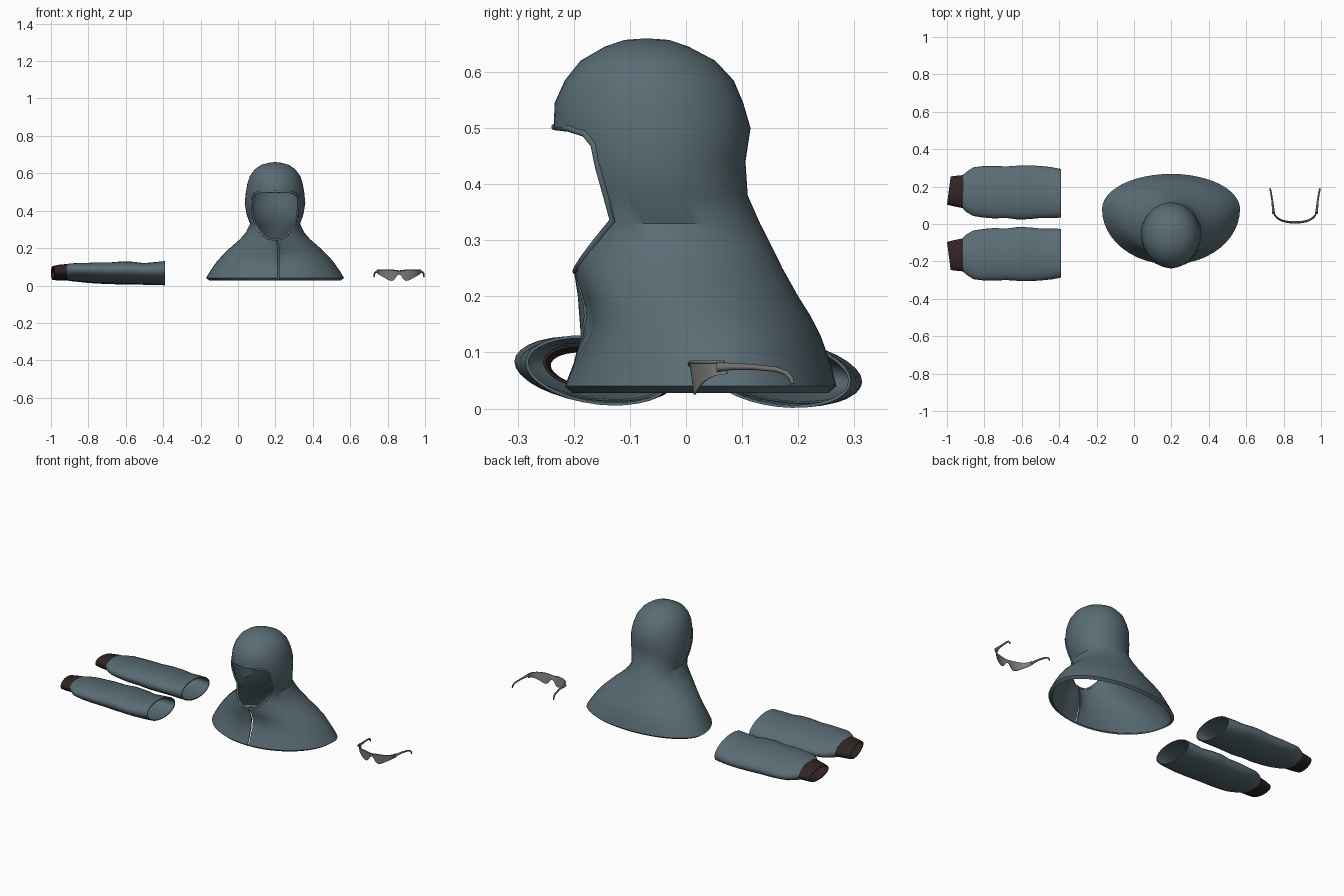
import bpy, bmesh, math

if "Cube" in bpy.data.objects:
    bpy.data.objects.remove(bpy.data.objects["Cube"])


def material(name, rgb):
    m = bpy.data.materials.new(name)
    m.diffuse_color = (*rgb, 1)
    m.use_nodes = True
    m.node_tree.nodes["Principled BSDF"].inputs["Base Color"].default_value = m.diffuse_color
    return m


CLOTH = material("slate cloth", (0.10, 0.15, 0.175))
CUFF = material("dark brown knit", (0.03, 0.016, 0.016))
LENS = material("grey lens", (0.21, 0.21, 0.21))
FRAME = material("grey frame", (0.17, 0.165, 0.16))


def finish(bm, name, mat):
    bmesh.ops.recalc_face_normals(bm, faces=bm.faces)
    me = bpy.data.meshes.new(name)
    bm.to_mesh(me)
    bm.free()
    ob = bpy.data.objects.new(name, me)
    bpy.context.collection.objects.link(ob)
    me.materials.append(mat)
    return ob


def activate(ob):
    bpy.ops.object.select_all(action='DESELECT')
    ob.select_set(True)
    bpy.context.view_layer.objects.active = ob


def smooth(ob, deg=40):
    activate(ob)
    bpy.ops.object.shade_smooth_by_angle(angle=math.radians(deg))


def thicken(ob, t):
    mod = ob.modifiers.new("thickness", 'SOLIDIFY')
    mod.thickness = t
    mod.offset = -1
    activate(ob)
    bpy.ops.object.modifier_apply(modifier=mod.name)


def loft(name, rings, mat, t, pole=None, closed=True):
    """Skin a list of point rings, with an optional closing point at the start."""
    bm = bmesh.new()
    rows = [[bm.verts.new(p) for p in r] for r in rings]
    n = len(rows[0])
    for a, b in zip(rows, rows[1:]):
        for i in range(n if closed else n - 1):
            j = (i + 1) % n
            bm.faces.new((a[i], a[j], b[j], b[i]))
    if pole:
        p = bm.verts.new(pole)
        for i in range(n):
            bm.faces.new((p, rows[0][i], rows[0][(i + 1) % n]))
    ob = finish(bm, name, mat)
    thicken(ob, t)
    return ob


def tube(name, pts, r, mat, cyclic=False, radii=None):
    cu = bpy.data.curves.new(name, 'CURVE')
    cu.dimensions = '3D'
    cu.bevel_depth = r
    cu.bevel_resolution = 2
    cu.use_fill_caps = True
    sp = cu.splines.new('POLY')
    sp.points.add(len(pts) - 1)
    for i, p in enumerate(pts):
        sp.points[i].co = (*p, 1)
        sp.points[i].radius = radii[i] if radii else 1
    sp.use_cyclic_u = cyclic
    cu.materials.append(mat)
    ob = bpy.data.objects.new(name, cu)
    bpy.context.collection.objects.link(ob)
    activate(ob)
    bpy.ops.object.convert(target='MESH')
    smooth(bpy.context.object, 60)


# ---- Hood: (z, half width, widest y, front y, back y) ----
HX = 0.198
ROWS = [(.657, .03, -.07, -.11, -.03), (.645, .075, -.07, -.145, .005),
        (.62, .11, -.07, -.188, .052), (.585, .135, -.065, -.216, .085),
        (.545, .148, -.06, -.234, .102), (.5, .156, -.055, -.236, .115),
        (.44, .162, -.05, -.225, .106), (.38, .152, -.045, -.205, .11),
        (.33, .134, -.03, -.198, .132), (.285, .155, -.01, -.198, .155),
        (.25, .185, .01, -.2, .172), (.2, .242, .03, -.187, .2),
        (.165, .278, .045, -.18, .222), (.13, .31, .06, -.182, .24),
        (.08, .345, .07, -.2, .258), (.04, .369, .08, -.216, .268),
        (.028, .352, .08, -.203, .254)]


def hood_ring(z, a, cy, yf, yb, n=48):
    ring = []
    for i in range(n):
        th = 2 * math.pi * i / n
        dx, c = a * math.sin(th), math.cos(th)
        y = cy - c * (cy - yf if c > 0 else yb - cy)
        if c > 0:  # the two front flaps gape slightly
            y += .014 * math.tanh((dx - .015) / .02) * math.exp(-(dx / .1) ** 2 - ((z - .165) / .05) ** 2)
        ring.append((HX + dx, y, z))
    return ring


def front_y(dx, z):
    for p, q in zip(ROWS, ROWS[1:]):
        if p[0] >= z >= q[0]:
            f = (p[0] - z) / (p[0] - q[0])
            _, a, cy, yf, _ = [u + (v - u) * f for u, v in zip(p, q)]
            return cy - (cy - yf) * math.sqrt(max(0, 1 - (dx / a) ** 2))


hood = loft("hood", [hood_ring(*r) for r in ROWS], CLOTH, .007, pole=(HX, -.07, .66))

# Face opening and throat slit cut through the front
half = [(0, .245), (.035, .25), (.065, .27), (.09, .3), (.108, .335), (.119, .38),
        (.124, .43), (.122, .47), (.11, .49), (.08, .499), (0, .502)]
face = half + [(-x, z) for x, z in half[-2:0:-1]]
slit = [(0, .26), (.014, .21), (.014, -.05), (.022, -.05), (.022, .21), (.007, .26)]


def cut(ob, outline, y0, y1):
    bm = bmesh.new()
    f = bm.faces.new([bm.verts.new((HX + x, y0, z)) for x, z in outline])
    ext = bmesh.ops.extrude_face_region(bm, geom=[f])
    bmesh.ops.translate(bm, vec=(0, y1 - y0, 0),
                        verts=[v for v in ext['geom'] if isinstance(v, bmesh.types.BMVert)])
    cutter = finish(bm, "cutter", CLOTH)
    cutter.hide_render = True
    mod = ob.modifiers.new("cut", 'BOOLEAN')
    mod.operation = 'DIFFERENCE'
    mod.solver = 'EXACT'
    mod.object = cutter
    activate(ob)
    bpy.ops.object.modifier_apply(modifier=mod.name)
    bpy.data.objects.remove(cutter)


cut(hood, face, -.4, -.06)
cut(hood, slit, -.4, -.1)
smooth(hood)

# Bound edge around the face opening
tube("face_opening_edge", [(HX + x, front_y(x, z) + .002, z) for x, z in face], .006, CLOTH, True)

# ---- Sleeves: (x, centre y, half width, centre z, half height) ----
SLEEVE = [(-.39, .16, .13, .068, .061), (-.44, .164, .136, .066, .058),
          (-.5, .167, .139, .064, .054), (-.56, .166, .144, .068, .057),
          (-.62, .164, .144, .069, .058), (-.68, .166, .138, .068, .054),
          (-.75, .166, .14, .069, .053), (-.81, .168, .137, .07, .049),
          (-.86, .169, .13, .072, .046), (-.895, .167, .108, .073, .044),
          (-.915, .168, .09, .073, .041)]
CUFFS = [(-.9, .17, .089, .073, .041), (-.92, .171, .087, .073, .041),
         (-.96, .173, .081, .071, .039), (-.99, .175, .075, .069, .035)]


def sleeve_ring(x, yc, ry, zc, rz, side, slant, n=32):
    ring = []
    for i in range(n):
        t = 2 * math.pi * i / n
        dy = ry * math.cos(t)
        ring.append((x + slant * (dy * side), side * yc + dy + .004,
                     zc + rz * math.sin(t) - .11 * dy - (.004 if side > 0 else 0)))
    return ring


for side, label in ((1, "back"), (-1, "front")):
    smooth(loft(label + "_sleeve", [sleeve_ring(*s, side, 0) for s in SLEEVE], CLOTH, .005))
    smooth(loft(label + "_cuff", [sleeve_ring(*s, side, .13) for s in CUFFS], CUFF, .005))

# ---- Glasses ----
GX = .861
LOW = [(0, .06), (.1, .052), (.2, .034), (.32, .024), (.5, .029), (.75, .046), (1, .062)]


def low(u):
    for (a, p), (b, q) in zip(LOW, LOW[1:]):
        if a <= u <= b:
            return p + (q - p) * (u - a) / (b - a)
    return LOW[-1][1]


columns, brow = [], []
for i in range(41):
    u = (i - 20) / 20
    d = abs(u)
    phi = math.asin(min(1, d ** 1.25))  # wrap-around lens curve
    x = GX + math.copysign(.115 * d, u)
    y = .068 - .062 * math.cos(phi)
    top, bot = .078 + .005 * min(1, d * 3), low(d)
    columns.append([(x, y + .006 * f, top + (bot - top) * f) for f in (0, .33, .66, 1)])
    brow.append((x, y, top))
lens = loft("lens", columns, LENS, .003, closed=False)
smooth(lens)
tube("brow_frame", brow, .003, FRAME)
for s, label in ((1, "right"), (-1, "left")):
    arm = [(GX + s * dx, y, z) for dx, y, z in
           ((.115, .055, .074), (.117, .08, .075), (.121, .12, .074), (.127, .16, .07),
            (.131, .178, .064), (.133, .188, .053), (.134, .19, .044))]
    tube(label + "_arm", arm, .005, FRAME, radii=[1.7, 1.3, 1, .9, .9, .9, .7])
